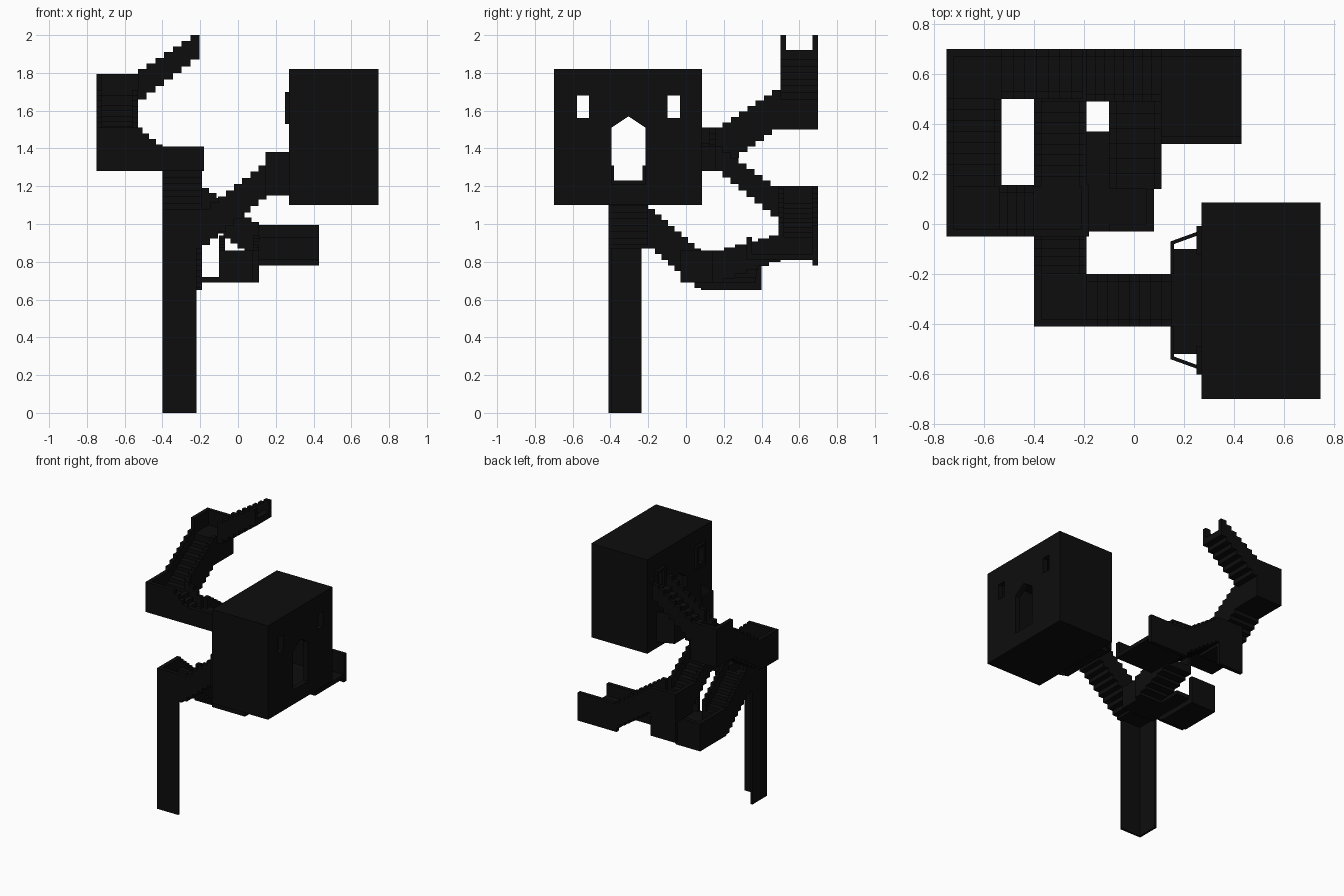
import bpy, bmesh
from mathutils import Vector

old = bpy.data.objects.get("Cube")
if old:
    bpy.data.objects.remove(old, do_unlink=True)

black = bpy.data.materials.new("near_black")
black.use_nodes = True
COLOUR = (0.004, 0.004, 0.004, 1)
black.diffuse_color = COLOUR
black.node_tree.nodes["Principled BSDF"].inputs["Base Color"].default_value = COLOUR


def finish(name, bm):
    bmesh.ops.recalc_face_normals(bm, faces=bm.faces)
    mesh = bpy.data.meshes.new(name)
    bm.to_mesh(mesh)
    bm.free()
    mesh.materials.append(black)
    obj = bpy.data.objects.new(name, mesh)
    bpy.context.collection.objects.link(obj)
    return obj


def add_box(bm, x, y, z):
    verts = bmesh.ops.create_cube(bm, size=1)["verts"]
    for v in verts:
        v.co = Vector((r[0] + (c + 0.5) * (r[1] - r[0])) for r, c in zip((x, y, z), v.co))


def add_prism(bm, outline, axis, low, high):
    """Extrude an (along, z) outline sideways; axis is the along direction."""
    def place(p, side):
        return (p[0], side, p[1]) if axis == "x" else (side, p[0], p[1])
    face = bm.faces.new([bm.verts.new(place(p, low)) for p in outline])
    new = bmesh.ops.extrude_face_region(bm, geom=[face])["geom"]
    shift = Vector(place((0, 0), high - low))
    bmesh.ops.translate(bm, vec=shift, verts=[g for g in new if isinstance(g, bmesh.types.BMVert)])


def boxes(name, *parts):
    bm = bmesh.new()
    for part in parts:
        add_box(bm, *part)
    return finish(name, bm)


RAIL = 0.03


def stair(name, axis, along, across, start, end, steps=8, drop=0.08):
    """Stepped slab between two stepped parapets; start/end are (bottom, top)."""
    def outline(lower):
        top, bottom = [], []
        for i in range(steps):
            a, b = (along[0] + (along[1] - along[0]) * k / steps for k in (i, i + 1))
            t = i / (steps - 1)
            lo, hi = (s + (e - s) * t for s, e in zip(start, end))
            top += [(a, hi - lower), (b, hi - lower)]
            bottom += [(a, lo), (b, lo)]
        return top + bottom[::-1]
    bm = bmesh.new()
    c0, c1 = across
    add_prism(bm, outline(0), axis, c0, c0 + RAIL)
    add_prism(bm, outline(0), axis, c1 - RAIL, c1)
    add_prism(bm, outline(drop), axis, c0 + RAIL, c1 - RAIL)
    finish(name, bm)


def landing(name, x, y, z, floor, walls):
    """Floor slab with parapets on the listed sides."""
    sides = {
        "-x": ((x[0], x[0] + RAIL), y), "+x": ((x[1] - RAIL, x[1]), y),
        "-y": (x, (y[0], y[0] + RAIL)), "+y": (x, (y[1] - RAIL, y[1])),
    }
    boxes(name, (x, y, (z[0], floor)), *[(*sides[w], z) for w in walls])


# Hollow house with a pointed door and two windows cut right through
house = boxes("house", ((0.27, 0.745), (-0.7, 0.085), (1.1, 1.82)))
MID = -0.305
bm = bmesh.new()
add_prism(bm, [(MID - 0.09, 1.21), (MID + 0.09, 1.21), (MID + 0.09, 1.51),
               (MID, 1.57), (MID - 0.09, 1.51)], "y", 0.1, 0.9)
cutters = [boxes("room_cutter", ((0.31, 0.705), (-0.66, 0.045), (1.17, 1.78))),
           finish("door_cutter", bm)]
for s in (-1, 1):
    w = MID + s * 0.24
    cutters.append(boxes("window_cutter", ((0.1, 0.9), (w - 0.032, w + 0.032), (1.56, 1.68))))
bpy.context.view_layer.objects.active = house
for cutter in cutters:
    cutter.hide_render = True
    mod = house.modifiers.new("opening", "BOOLEAN")
    mod.operation, mod.object, mod.solver = "DIFFERENCE", cutter, "EXACT"
    bpy.ops.object.modifier_apply(modifier=mod.name)
    bpy.data.objects.remove(cutter, do_unlink=True)

# Window frames and flared porch walls on the stair side of the house
for s, side in ((-1, "front"), (1, "back")):
    w = MID + s * 0.24
    frame = [((0.25, 0.27), (w + k * 0.045 - 0.012, w + k * 0.045 + 0.012), (1.53, 1.7)) for k in (-1, 1)]
    frame += [((0.25, 0.27), (w - 0.057, w + 0.057), z) for z in ((1.53, 1.56), (1.68, 1.7))]
    boxes(side + "_window_frame", *frame)
    bm = bmesh.new()
    plan = [(0.145, 0.105), (0.145, 0.235), (0.27, 0.28), (0.27, 0.265), (0.16, 0.225), (0.16, 0.105)]
    face = bm.faces.new([bm.verts.new((x, MID + s * y, 1.15)) for x, y in plan])
    new = bmesh.ops.extrude_face_region(bm, geom=[face])["geom"]
    bmesh.ops.translate(bm, vec=(0, 0, 0.23), verts=[g for g in new if isinstance(g, bmesh.types.BMVert)])
    finish(side + "_porch_wall", bm)
boxes("porch_floor", ((0.15, 0.27), (-0.52, -0.1), (1.15, 1.21)))

# Open-backed pillar and its top landing
boxes("pillar", ((-0.4, -0.385), (-0.41, -0.235), (0, 0.93)),
      ((-0.4, -0.22), (-0.41, -0.395), (0, 0.93)))
landing("pillar_landing", (-0.4, -0.19), (-0.41, -0.2), (0.87, 1.08), 0.93, ("-x", "-y"))
stair("house_stair", "x", (-0.19, 0.15), (-0.41, -0.2), (0.89, 1.08), (1.13, 1.31))

# Lower path: down from the pillar, across, then up to the right landing
W, N = (-0.4, -0.19), (0.49, 0.7)
stair("lower_stair", "y", (-0.2, 0.08), W, (0.87, 1.08), (0.66, 0.87))
landing("lower_landing", W, (0.08, 0.4), (0.65, 0.86), 0.71, ("-x", "+y"))
boxes("lower_walkway", ((-0.2, -0.08), (-0.03, 0.37), (0.69, 0.72)))
landing("middle_landing", (-0.1, 0.08), (-0.03, 0.14), (0.69, 0.86), 0.72, ("+x", "-y"))
stair("short_stair", "y", (0.14, 0.5), (-0.1, 0.11), (0.69, 0.86), (0.8, 0.94), 6)
landing("right_landing", (0.09, 0.43), (0.32, 0.7), (0.81, 0.84), 0.84, ())
boxes("right_landing_wall", ((0.1, 0.43), (0.67, 0.7), (0.78, 0.995)),
      ((0.11, 0.43), (0.32, 0.35), (0.81, 0.93)))

# Back path: up from the right landing to the upper landing
stair("back_stair", "x", (-0.19, 0.11), N, (1.0, 1.19), (0.82, 1.01))
landing("back_landing", W, N, (0.98, 1.2), 1.04, ("-x", "+y"))
stair("return_stair", "y", (0.15, 0.49), W, (1.28, 1.41), (1.04, 1.2))
boxes("back_landing_skirt", (W, (0.67, 0.7), (0.83, 1.0)))

# Upper path: round the corner and up to the open end
U, S = (-0.75, -0.53), (-0.05, 0.155)
landing("upper_landing", (-0.4, -0.18), S, (1.28, 1.41), 1.33, ("+x", "-y"))
stair("turning_stair", "x", (-0.54, -0.4), S, (1.28, 1.51), (1.28, 1.42), 4)
landing("corner_landing", U, S, (1.28, 1.51), 1.4, ("-x", "-y"))
stair("upper_stair", "y", (0.15, 0.5), U, (1.29, 1.51), (1.5, 1.71))
landing("high_landing", U, (0.5, 0.7), (1.5, 1.795), 1.68, ("-x", "+y"))
stair("top_stair", "x", (-0.53, -0.205), (0.5, 0.7), (1.66, 1.82), (1.87, 2.0), 7)
